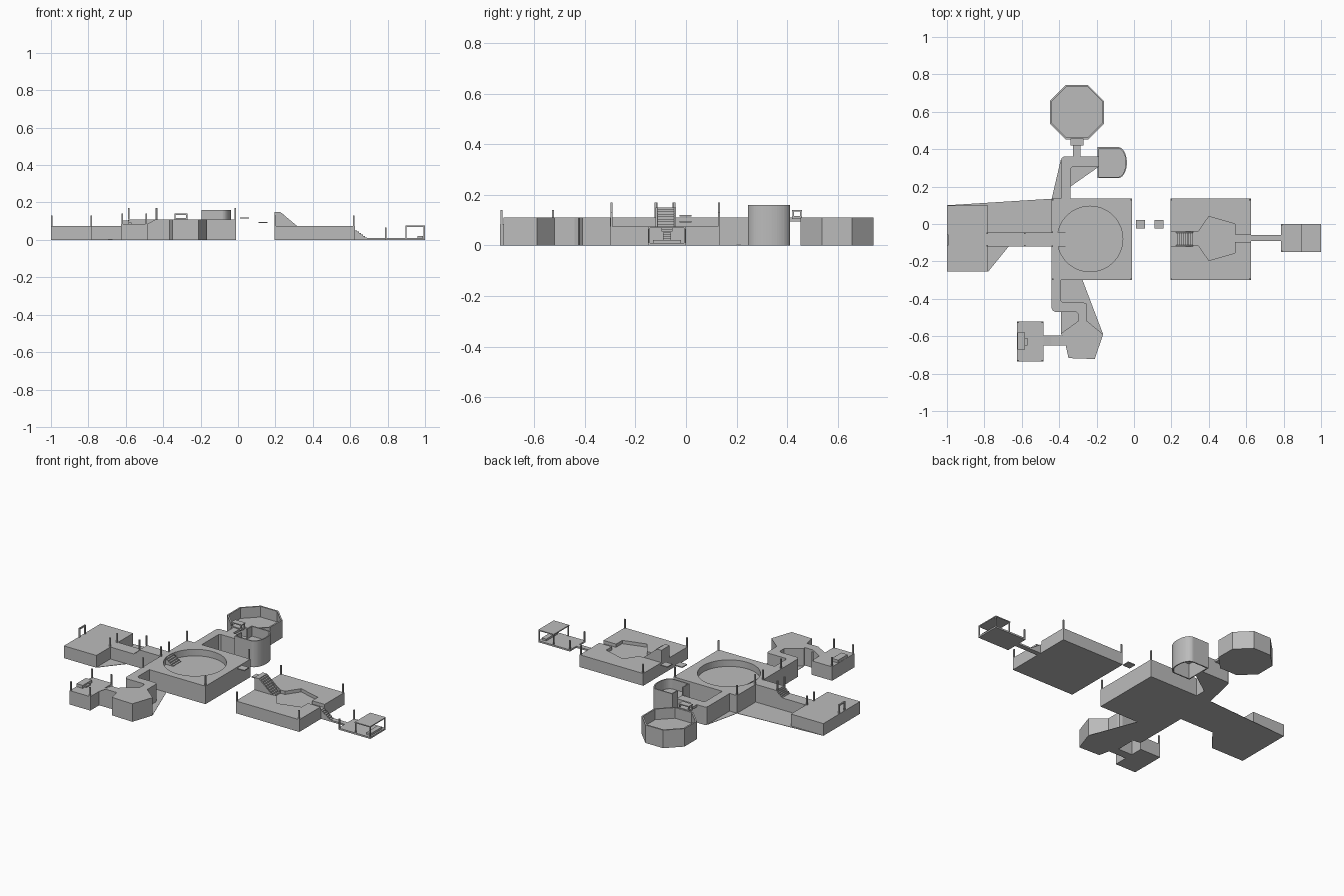
import bpy, bmesh
from math import cos, sin, pi

if "Cube" in bpy.data.objects:
    bpy.data.objects.remove(bpy.data.objects["Cube"])

stone = bpy.data.materials.new("plain grey")
stone.use_nodes = True
stone.diffuse_color = (0.5, 0.5, 0.5, 1)
stone.node_tree.nodes["Principled BSDF"].inputs["Base Color"].default_value = (0.5, 0.5, 0.5, 1)


def prism(name, outline, z0, z1):
    """Extrude a plan outline from z0 to z1."""
    bm = bmesh.new()
    face = bm.faces.new([bm.verts.new((x, y, z0)) for x, y in outline])
    if z1 > z0:
        top = bmesh.ops.extrude_face_region(bm, geom=[face])["geom"]
        for v in top:
            if isinstance(v, bmesh.types.BMVert):
                v.co.z = z1
    bmesh.ops.recalc_face_normals(bm, faces=bm.faces[:])
    mesh = bpy.data.meshes.new(name)
    bm.to_mesh(mesh)
    bm.free()
    mesh.materials.append(stone)
    ob = bpy.data.objects.new(name, mesh)
    bpy.context.collection.objects.link(ob)
    return ob


def box(name, x0, x1, y0, y1, z0, z1):
    return prism(name, [(x0, y0), (x1, y0), (x1, y1), (x0, y1)], z0, z1)


def cut(ob, cutter):
    """Subtract the cutter, then drop it."""
    mod = ob.modifiers.new("cut", "BOOLEAN")
    mod.operation, mod.solver, mod.object = "DIFFERENCE", "EXACT", cutter
    cutter.hide_render = True
    bpy.context.view_layer.objects.active = ob
    bpy.ops.object.modifier_apply(modifier=mod.name)
    bpy.data.objects.remove(cutter)


def side_profile(name, points, y0, y1):
    """Extrude an x-z outline along y."""
    ob = prism(name, points, 0, y1 - y0)
    for v in ob.data.vertices:
        x, z, d = v.co
        v.co = (x, y0 + d, z)
    ob.data.flip_normals()
    return ob


def stairs(name, x0, x1, za, zb, y0, y1, base, n):
    """Solid flight going from height za at x0 to zb at x1."""
    pts = [(x1, base), (x0, base)]
    for i in range(n):
        z = za + (zb - za) * (i + 0.5) / n
        pts += [(x0 + (x1 - x0) * i / n, z), (x0 + (x1 - x0) * (i + 1) / n, z)]
    return side_profile(name, pts, y0, y1)


def ring(cx, cy, rx, ry, n, start=0.0, sweep=2 * pi, closed=True):
    d = n if closed else n - 1
    return [(cx + rx * cos(start + sweep * i / d), cy + ry * sin(start + sweep * i / d)) for i in range(n)]


def posts(name, spots, z0, z1, r=0.004):
    for x, y in spots:
        box(name, x - r, x + r, y - r, y + r, z0, z1)


def canopy(name, x0, x1, y0, y1, z0, z1, t):
    box(name + "_roof", x0, x1, y0, y1, z1 - t, z1)
    e = 0.004
    posts(name + "_leg", [(x, y) for x in (x0 + e, x1 - e) for y in (y0 + e, y1 - e)], z0, z1 - t, 0.003)


HIGH, LOW = 0.11, 0.075

# Central arena with a round pit and steps into it
arena = box("central_arena", -0.44, -0.01, -0.3, 0.135, 0, HIGH)
cut(arena, prism("pit_cutter", ring(-0.235, -0.08, 0.175, 0.175, 64), 0.07, 0.2))
stairs("pit_stairs", -0.41, -0.355, HIGH, 0.07, -0.12, -0.045, 0.065, 5)
posts("arena_post", [(-0.015, -0.295), (-0.015, 0.13), (-0.435, 0.13), (-0.435, -0.295),
                     (-0.437, -0.045), (-0.437, -0.12)], HIGH, 0.17)

# West terrace, its walkway, stairs and gate
box("west_terrace", -1, -0.78, -0.255, 0.1, 0, LOW)
box("west_walkway", -0.78, -0.62, -0.12, -0.045, 0, LOW)
stairs("west_stairs", -0.62, -0.58, LOW, HIGH, -0.12, -0.045, 0, 5)
box("west_upper_walkway", -0.58, -0.44, -0.12, -0.045, 0, HIGH)
posts("walkway_post", [(-0.585, -0.049), (-0.585, -0.116)], HIGH, 0.17)
posts("terrace_post", [(-0.784, -0.049), (-0.784, -0.116)], LOW, 0.13)
posts("gate_post", [(-0.995, -0.06), (-0.995, -0.11)], LOW, 0.13)
box("gate_lintel", -0.999, -0.991, -0.114, -0.056, 0.122, 0.13)

# Thin ground sheets filling the corners
sheets = {
    "ground_west_back": [(-1, 0.1), (-0.78, -0.045), (-0.44, -0.045), (-0.44, 0.135)],
    "ground_west_front": [(-0.78, -0.255), (-0.67, -0.12), (-0.78, -0.12)],
    "ground_north_outer": [(-0.44, 0.135), (-0.39, 0.135), (-0.39, 0.35)],
    "ground_north_inner": [(-0.34, 0.2), (-0.19, 0.305), (-0.34, 0.305)],
    "ground_south": [(-0.39, -0.3), (-0.275, -0.3), (-0.165, -0.59), (-0.25, -0.52), (-0.39, -0.42)],
    "ground_south_outer": [(-0.39, -0.47), (-0.3, -0.47), (-0.3, -0.52), (-0.39, -0.585)],
}
for name, outline in sheets.items():
    prism(name, outline, 0, 0.002)

# North path with its two branches
prism("north_path", [(-0.39, 0.135), (-0.34, 0.135), (-0.34, 0.295), (-0.33, 0.305), (-0.19, 0.305),
                     (-0.19, 0.36), (-0.375, 0.36), (-0.387, 0.352), (-0.39, 0.34)], 0, HIGH)
box("octagon_bridge", -0.325, -0.285, 0.36, 0.455, 0.095, HIGH)
canopy("bridge_canopy", -0.34, -0.27, 0.42, 0.458, HIGH, 0.14, 0.006)
box("bridge_threshold", -0.34, -0.27, 0.42, 0.458, 0.104, 0.116)

# Octagonal basin
R = 0.145 / cos(pi / 8)
basin = prism("octagon_basin", ring(-0.305, 0.597, R, R, 8, pi / 8), 0, HIGH)
cut(basin, prism("basin_cutter", ring(-0.305, 0.597, R - 0.01, R - 0.01, 8, pi / 8), 0.045, 0.2))


# Round-ended tower, open above and below its floor
def tower_plan(t):
    arc = ring(-0.085, 0.328, 0.047 - t, 0.083 - t, 25, -pi / 2, pi, False)
    return [(-0.195 + t, 0.411 - t), (-0.195 + t, 0.245 + t)] + arc


tower = prism("round_ended_tower", tower_plan(0), 0, 0.16)
cut(tower, prism("tower_top_cutter", tower_plan(0.007), 0.1, 0.3))
cut(tower, prism("tower_base_cutter", tower_plan(0.007), -0.1, 0.094))
cut(tower, box("doorway_cutter", -0.21, -0.18, 0.307, 0.358, HIGH, 0.3))

# South path, hall and small room
prism("south_path", [(-0.44, -0.3), (-0.44, -0.452), (-0.434, -0.464), (-0.42, -0.47), (-0.31, -0.47),
                     (-0.3, -0.48), (-0.3, -0.525), (-0.25, -0.525), (-0.25, -0.44), (-0.254, -0.426),
                     (-0.27, -0.42), (-0.38, -0.42), (-0.39, -0.41), (-0.39, -0.3)], 0, HIGH)
prism("south_hall", [(-0.3, -0.52), (-0.39, -0.585), (-0.365, -0.65), (-0.35, -0.717),
                     (-0.21, -0.722), (-0.165, -0.59), (-0.25, -0.52)], 0, HIGH)
side_profile("room_ramp", [(-0.36, 0), (-0.36, HIGH), (-0.44, HIGH), (-0.485, 0.085), (-0.485, 0)],
             -0.65, -0.597)
box("small_room", -0.625, -0.485, -0.735, -0.52, 0, 0.085)
posts("room_post", [(x, y) for x in (-0.62, -0.49) for y in (-0.73, -0.525)], 0.085, 0.14)
box("room_bench", -0.624, -0.582, -0.67, -0.58, 0.085, 0.103)
box("room_bench_step", -0.582, -0.57, -0.65, -0.61, 0.085, 0.094)

# Floating stepping slabs
box("upper_slab", 0.01, 0.06, -0.025, 0.022, 0.115, 0.121)
box("lower_slab", 0.11, 0.157, -0.025, 0.022, 0.09, 0.096)

# East court with its sunken floor
court = box("east_court", 0.195, 0.625, -0.3, 0.135, 0, LOW)
cut(court, prism("sunken_cutter", [(0.29, -0.115), (0.345, -0.115), (0.4, -0.195), (0.54, -0.155),
                                   (0.54, -0.095), (0.65, -0.095), (0.65, -0.055), (0.54, -0.055),
                                   (0.54, 0), (0.4, 0.04), (0.345, -0.04), (0.29, -0.04)], 0.055, 0.2))
box("stair_landing", 0.195, 0.225, -0.12, -0.04, LOW, 0.15)
stairs("tall_stairs", 0.225, 0.315, 0.15, 0.06, -0.113, -0.047, 0.055, 9)
for y in (-0.12, -0.047):
    side_profile("stair_cheek", [(0.225, 0.055), (0.225, 0.15), (0.315, LOW), (0.315, 0.055)], y, y + 0.007)
posts("court_post", [(x, y) for x in (0.2, 0.62) for y in (-0.295, 0.13)], LOW, 0.13)

# East dock with stairs, walkway and shelter
stairs("dock_stairs", 0.625, 0.69, 0.055, 0.01, -0.09, -0.06, 0, 6)
box("dock_walkway", 0.69, 0.785, -0.09, -0.06, 0, 0.01)
box("dock", 0.785, 1, -0.15, 0, 0, 0.01)
posts("dock_post", [(0.789, -0.146), (0.789, -0.004)], 0.01, 0.066)
canopy("dock_shelter", 0.895, 1, -0.15, 0, 0.01, 0.076, 0.006)
box("shelter_bench", 0.96, 0.99, -0.13, -0.02, 0.01, 0.022)
